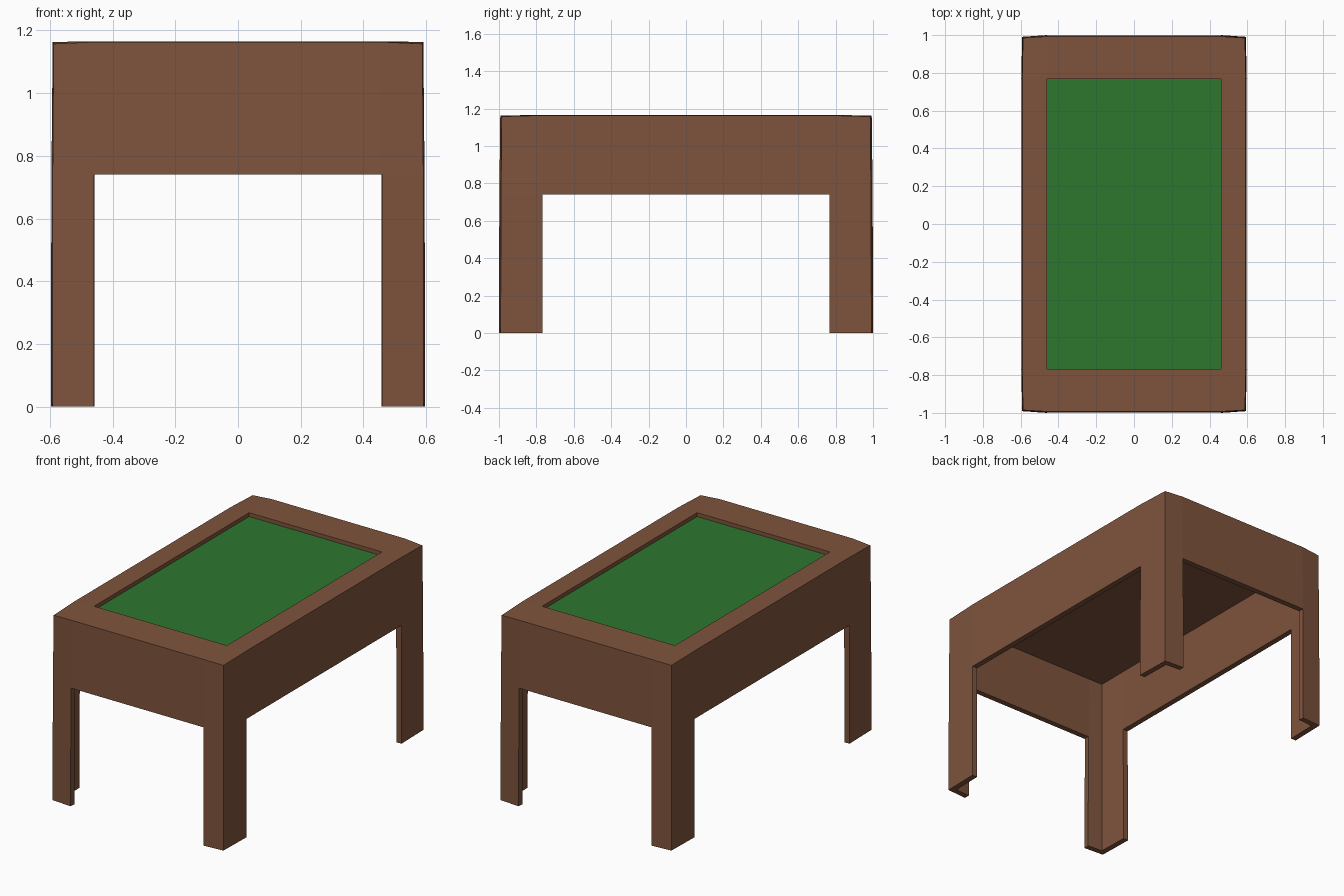
import bpy, bmesh

if "Cube" in bpy.data.objects:
    bpy.data.objects.remove(bpy.data.objects["Cube"])

def material(name, rgb):
    m = bpy.data.materials.new(name)
    m.diffuse_color = (*rgb, 1)
    m.use_nodes = True
    m.node_tree.nodes["Principled BSDF"].inputs["Base Color"].default_value = m.diffuse_color
    return m

brown = material("brown wood", (0.21, 0.088, 0.046))
green = material("green felt", (0.026, 0.18, 0.027))

def add_object(name, bm, mat):
    me = bpy.data.meshes.new(name)
    bmesh.ops.recalc_face_normals(bm, faces=bm.faces)
    bm.to_mesh(me)
    bm.free()
    me.materials.append(mat)
    ob = bpy.data.objects.new(name, me)
    bpy.context.collection.objects.link(ob)
    return ob

def panel(name, sx, sy, z0, z1, mat):
    bm = bmesh.new()
    bmesh.ops.create_cube(bm, size=1)
    for v in bm.verts:
        v.co = (v.co.x * sx, v.co.y * sy, z0 + (v.co.z + 0.5) * (z1 - z0))
    return add_object(name, bm, mat)

# Table frame: a 4x4 grid shell, slightly pulled in at corners, given thickness
IX, IY = 0.46, 0.767
# per level: side x, side y, corner x, corner y, edge z, corner z
LEVELS = [(0.597, 1.0, 0.592, 0.991, 0.0, 0.0),
          (0.595, 0.998, 0.591, 0.989, 0.74, 0.74),
          (0.591, 0.993, 0.588, 0.985, 1.163, 1.157)]
bm = bmesh.new()
cache = {}

def vert(i, j, k):
    if (i, j, k) not in cache:
        ex, ey, cx, cy, ze, zc = LEVELS[k]
        sx, sy = (-1 if i < 2 else 1), (-1 if j < 2 else 1)
        ox, oy = i in (0, 3), j in (0, 3)
        x = (cx if oy else ex) if ox else IX
        y = (cy if ox else ey) if oy else IY
        z = zc if ox and oy else ze if ox or oy else 1.165
        cache[i, j, k] = bm.verts.new((sx * x, sy * y, z))
    return cache[i, j, k]

# Top rim, open in the middle
for i in range(3):
    for j in range(3):
        if (i, j) != (1, 1):
            bm.faces.new([vert(a, b, 2) for a, b in
                          ((i, j), (i + 1, j), (i + 1, j + 1), (i, j + 1))])
# Aprons all round, legs only beside the corners
for s in range(3):
    for e in (0, 3):
        for a, b in (((s, e), (s + 1, e)), ((e, s), (e, s + 1))):
            for k in ((0, 1) if s != 1 else (1,)):
                bm.faces.new([vert(*a, k), vert(*b, k),
                              vert(*b, k + 1), vert(*a, k + 1)])
frame = add_object("table_frame_and_legs", bm, brown)
# make the shell face outward so thickness grows inward
if frame.data.polygons[0].normal.z < 0:
    frame.data.flip_normals()
sol = frame.modifiers.new("thickness", 'SOLIDIFY')
sol.thickness = 0.035
sol.offset = -1
sol.use_even_offset = True

# Bed board under the felt, and the felt itself
panel("bed_board", 2 * IX, 2 * IY, 1.13, 1.137, brown)
panel("felt_surface", 2 * IX, 2 * IY, 1.137, 1.141, green)
